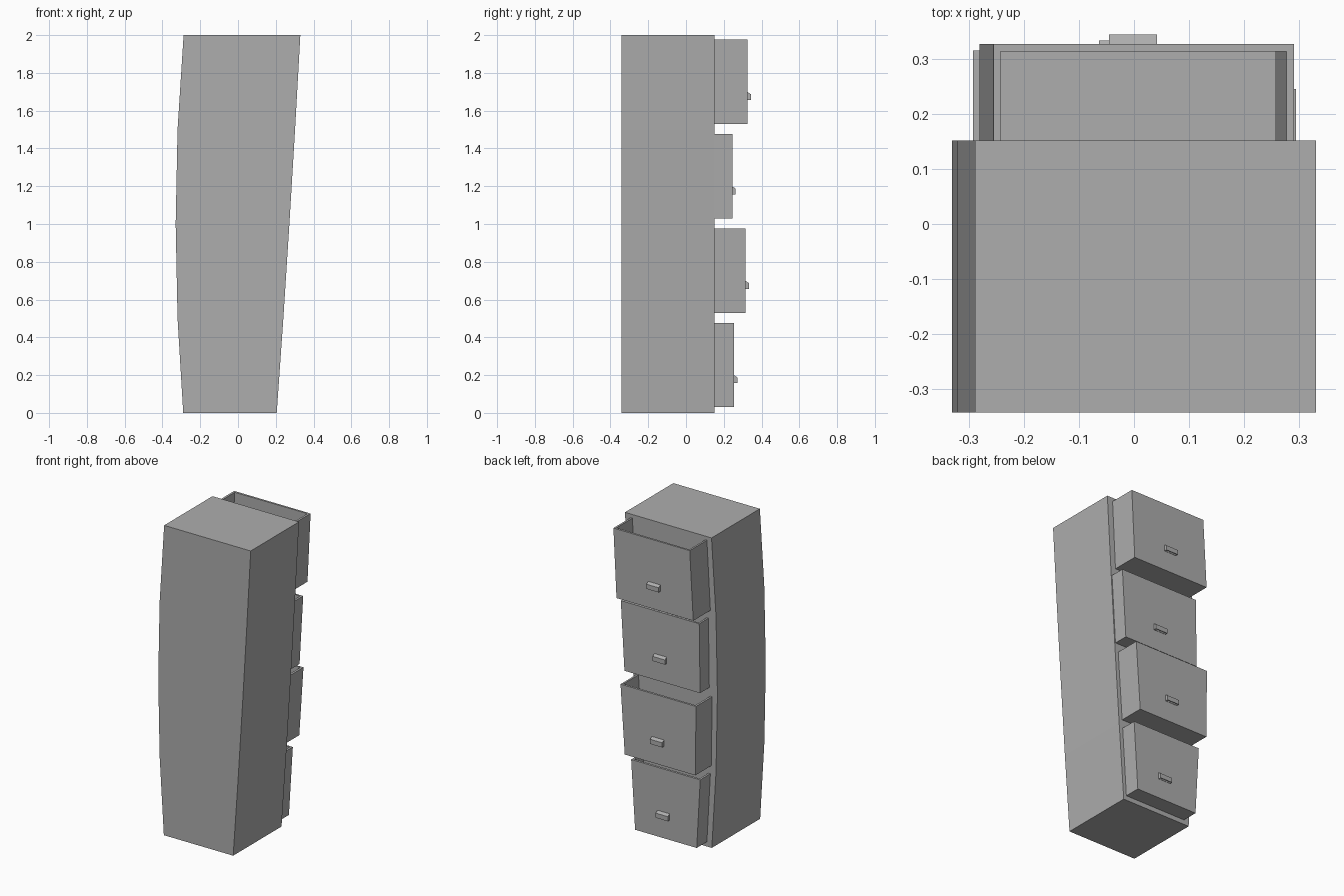
import bpy, bmesh

if "Cube" in bpy.data.objects:
    bpy.data.objects.remove(bpy.data.objects["Cube"])

grey = bpy.data.materials.new("dark_grey")
grey.diffuse_color = (0.42, 0.42, 0.42, 1)
grey.use_nodes = True
grey.node_tree.nodes["Principled BSDF"].inputs["Base Color"].default_value = grey.diffuse_color


def finish(bm, name, wall=0.0):
    me = bpy.data.meshes.new(name)
    bm.to_mesh(me)
    bm.free()
    me.materials.append(grey)
    ob = bpy.data.objects.new(name, me)
    bpy.context.collection.objects.link(ob)
    if wall:
        mod = ob.modifiers.new("wall", 'SOLIDIFY')
        mod.thickness = wall
        mod.offset = -1
        mod.use_even_offset = True
    return ob


def open_box(name, top, bottom, y0, y1, z0, z1, open_z, wall, drop=0.0):
    """Box with slanted sides, open at the top (+1) or underside (-1)."""
    bm = bmesh.new()
    bmesh.ops.create_cube(bm, size=2)
    bm.normal_update()
    lid = [f for f in bm.faces if f.normal.z * open_z > 0.9]
    bmesh.ops.delete(bm, geom=lid, context='FACES_ONLY')
    for v in bm.verts:
        upper, outer = v.co.z > 0, v.co.y > 0
        xs = top if upper else bottom
        v.co = (xs[v.co.x > 0], y1 if outer else y0,
                (z1 - drop * outer) if upper else z0)
    return finish(bm, name, wall)


# Cabinet body: bowed, leaning silhouette extruded in depth
left = [(-0.29, 0), (-0.32, 0.5), (-0.33, 1), (-0.32, 1.5), (-0.288, 2)]
right = [(0.205, 0), (0.24, 0.5), (0.272, 1), (0.302, 1.5), (0.33, 2)]
bm = bmesh.new()
face = bm.faces.new([bm.verts.new((x, -0.342, z)) for x, z in right + left[::-1]])
ext = bmesh.ops.extrude_face_region(bm, geom=[face])
bmesh.ops.translate(bm, vec=(0, 0.493, 0),
                    verts=[g for g in ext["geom"] if isinstance(g, bmesh.types.BMVert)])
bmesh.ops.recalc_face_normals(bm, faces=bm.faces)
finish(bm, "cabinet_body")

# Drawers, lowest first: top x range, bottom x range, front y, handle centre x
drawers = [
    ((-0.28, 0.213), (-0.255, 0.185), 0.255, -0.018),
    ((-0.292, 0.247), (-0.287, 0.217), 0.315, -0.02),
    ((-0.266, 0.294), (-0.272, 0.268), 0.245, 0.01),
    ((-0.255, 0.29), (-0.28, 0.268), 0.326, -0.002),
]
for i, (top, bottom, y, hx) in enumerate(drawers):
    z = 0.03 + 0.5 * i
    open_box(f"drawer_{i + 1}", top, bottom, 0.12, y, z, z + 0.446, 1, 0.013)
    # Cup handle, hollow underneath with a sloping top
    span = (hx - 0.0435, hx + 0.0435)
    open_box(f"handle_{i + 1}", span, span, y - 0.002, y + 0.018,
             z + 0.127, z + 0.17, -1, 0.004, drop=0.013)
